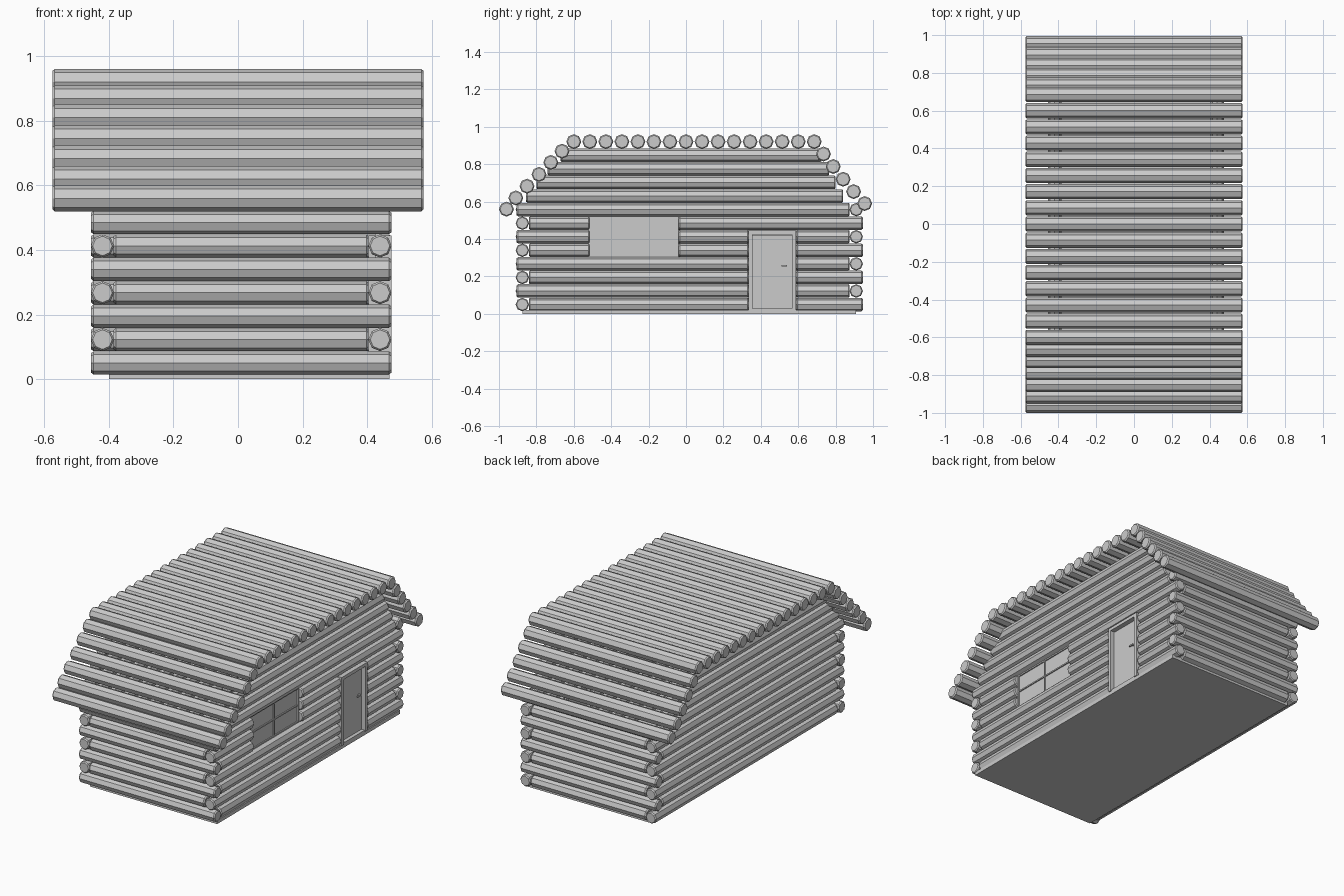
import bpy, bmesh, math
from mathutils import Vector

if "Cube" in bpy.data.objects:
    bpy.data.objects.remove(bpy.data.objects["Cube"])

R, STEP, Z0 = 0.036, 0.0725, 0.05
XL, XR, YF, YB = -0.42, 0.44, -0.875, 0.91


def finish(name, bm):
    bmesh.ops.recalc_face_normals(bm, faces=bm.faces)
    me = bpy.data.meshes.new(name)
    bm.to_mesh(me)
    bm.free()
    ob = bpy.data.objects.new(name, me)
    bpy.context.collection.objects.link(ob)
    return ob


def log(bm, axis, a, b, u, z, r=R):
    """Eight-sided log with chamfered ends along x or y; u is the other coordinate."""
    e = 0.007
    rings = []
    for t, rad in ((a, r * 0.84), (a + e, r), (b - e, r), (b, r * 0.84)):
        ring = []
        for k in range(8):
            an = k * math.pi / 4
            p, q = u + rad * math.cos(an), z + rad * math.sin(an)
            ring.append(bm.verts.new((t, p, q) if axis == 'x' else (p, t, q)))
        rings.append(ring)
    for s, t in zip(rings, rings[1:]):
        for k in range(8):
            bm.faces.new((s[k], s[(k + 1) % 8], t[(k + 1) % 8], t[k]))
    bm.faces.new(rings[0])
    bm.faces.new(rings[-1])


def box(bm, x0, x1, y0, y1, z0, z1):
    vs = bmesh.ops.create_cube(bm, size=1)['verts']
    for v in vs:
        v.co = Vector(((x0 + x1) / 2 + v.co.x * (x1 - x0),
                       (y0 + y1) / 2 + v.co.y * (y1 - y0),
                       (z0 + z1) / 2 + v.co.z * (z1 - z0)))


# Openings in the right wall: y range and the log rows they interrupt
WINDOW = (-0.515, -0.04, range(4, 7))
DOOR = (0.335, 0.59, range(0, 6))
# Shortening rows under the roof slopes
GABLE = [(-0.855, 0.84), (-0.80, 0.80), (-0.74, 0.765), (-0.67, 0.725)]

# Side walls
for name, x, openings in (("left_wall", XL, []), ("right_wall", XR, [WINDOW, DOOR])):
    bm = bmesh.new()
    for i in range(12):
        if i > 7:
            start, end = GABLE[i - 8]
        elif i % 2:
            start, end = -0.905, 0.875
        else:
            start, end = -0.84, 0.945
        for o0, o1, rows in openings:
            if i in rows:
                log(bm, 'y', start, o0, x, Z0 + i * STEP)
                start = o1
        log(bm, 'y', start, end, x, Z0 + i * STEP)
    finish(name, bm)

# End walls, alternate rows fit between the side logs
for name, y, parity in (("front_wall", YF, 0), ("back_wall", YB, 1)):
    bm = bmesh.new()
    for i in range(8):
        a, b = (-0.455, 0.475) if i % 2 == parity else (-0.385, 0.405)
        log(bm, 'x', a, b, y, Z0 + i * STEP)
    finish(name, bm)

# Roof logs: front slope, flat top, back slope
slope_f = [(-0.96, 0.56), (-0.91, 0.62), (-0.85, 0.683), (-0.786, 0.746),
           (-0.723, 0.81), (-0.663, 0.87)]
slope_b = [(0.735, 0.855), (0.787, 0.788), (0.84, 0.72), (0.896, 0.654), (0.955, 0.59)]
flat = [(-0.6 + k * 0.0857, 0.921) for k in range(16)]
bm = bmesh.new()
for y, z in slope_f + flat + slope_b:
    log(bm, 'x', -0.575, 0.575, y, z, 0.04)
finish("roof_logs", bm)

# Floor slab
bm = bmesh.new()
box(bm, -0.40, 0.47, -0.875, 0.91, 0, 0.022)
finish("floor", bm)

# Window: glass, frame and crossing bars
w0, w1, wz0, wz1 = -0.52, -0.04, 0.305, 0.52
bm = bmesh.new()
box(bm, 0.43, 0.438, w0, w1, wz0, wz1)
finish("window_glass", bm)
bm = bmesh.new()
t = 0.008
for y in (w0, (w0 + w1 - t) / 2, w1 - t):
    box(bm, 0.424, 0.446, y, y + t, wz0, wz1)
for z in (wz0, (wz0 + wz1 - t) / 2, wz1 - t):
    box(bm, 0.424, 0.445, w0, w1, z, z + t)
finish("window_frame", bm)

# Door: panel, frame and lever handle
bm = bmesh.new()
box(bm, 0.43, 0.448, 0.355, 0.567, 0.03, 0.422)
finish("door_panel", bm)
bm = bmesh.new()
box(bm, 0.405, 0.475, 0.335, 0.355, 0.022, 0.445)
box(bm, 0.405, 0.475, 0.567, 0.588, 0.022, 0.445)
box(bm, 0.405, 0.475, 0.355, 0.567, 0.425, 0.445)
box(bm, 0.405, 0.470, 0.355, 0.567, 0.020, 0.030)
finish("door_frame", bm)
bm = bmesh.new()
box(bm, 0.448, 0.464, 0.532, 0.540, 0.252, 0.260)
box(bm, 0.458, 0.466, 0.510, 0.540, 0.252, 0.260)
finish("door_handle", bm)
